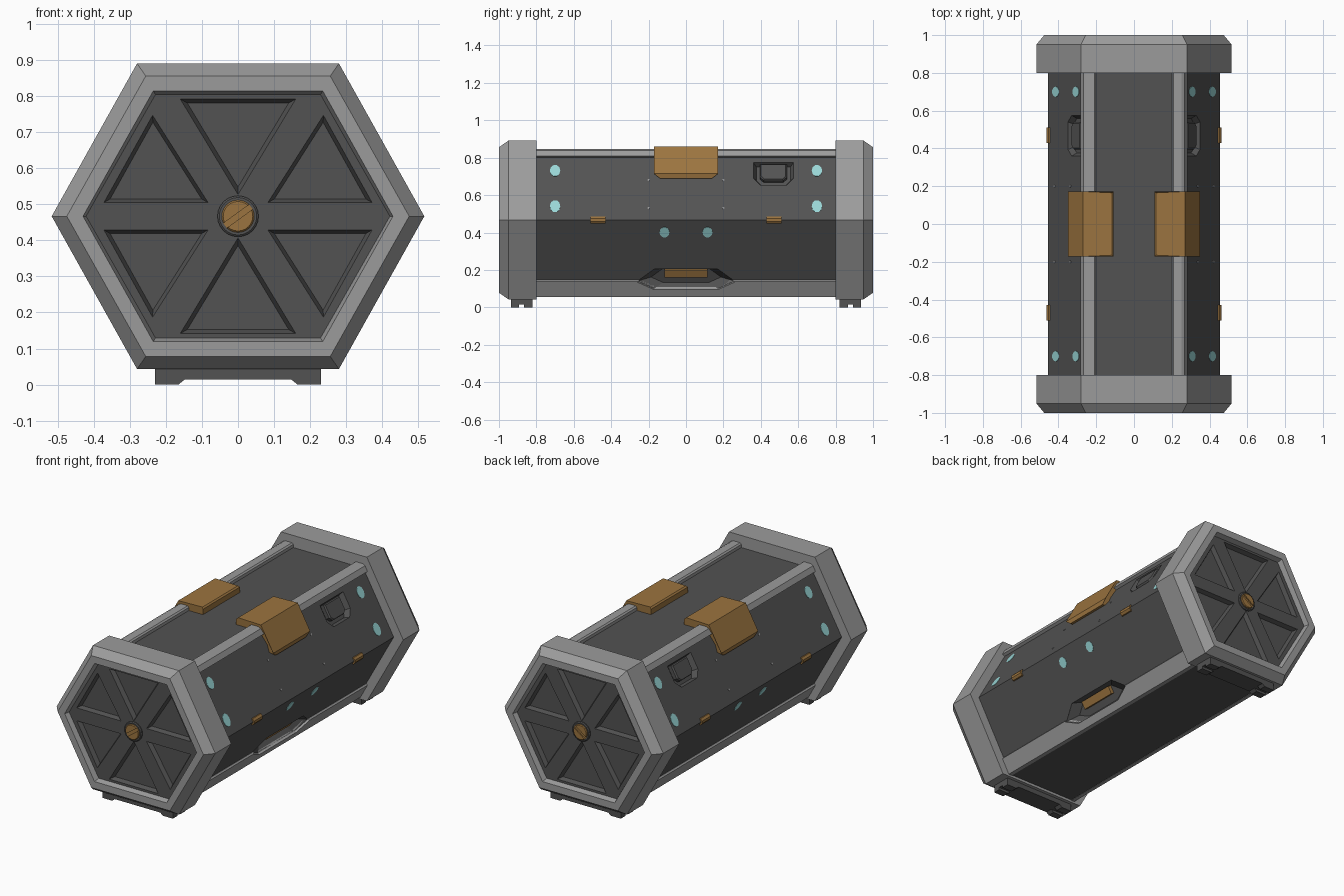
import bpy, bmesh, math
from mathutils import Vector

if "Cube" in bpy.data.objects:
    bpy.data.objects.remove(bpy.data.objects["Cube"])

CZ = 0.467            # height of the hexagon axis
K = 0.561             # x change per z change on the body sides
BX = 0.455            # body half width


def material(name, rgb):
    m = bpy.data.materials.new(name)
    m.diffuse_color = (*rgb, 1)
    m.use_nodes = True
    m.node_tree.nodes["Principled BSDF"].inputs["Base Color"].default_value = m.diffuse_color
    return m


GREY = material("light grey metal", (0.33, 0.33, 0.33))
DARK = material("dark grey metal", (0.085, 0.085, 0.085))
GOLD = material("bronze", (0.33, 0.175, 0.05))
TEAL = material("pale teal", (0.32, 0.68, 0.68))


def loft(bm, rings):
    """Skin a list of equal-length rings and close both ends."""
    vs = [[bm.verts.new(p) for p in r] for r in rings]
    n = len(vs[0])
    for a, b in zip(vs, vs[1:]):
        for i in range(n):
            bm.faces.new((a[i], a[(i + 1) % n], b[(i + 1) % n], b[i]))
    bm.faces.new(vs[0][::-1])
    bm.faces.new(vs[-1])


def finish(name, bm, mat, mirror=""):
    """Mirror the mesh over the given axes and make an object."""
    for ax in mirror:
        i = "xyz".index(ax)
        new = bmesh.ops.duplicate(bm, geom=bm.verts[:] + bm.edges[:] + bm.faces[:])["geom"]
        for v in new:
            if isinstance(v, bmesh.types.BMVert):
                v.co[i] *= -1
    bmesh.ops.recalc_face_normals(bm, faces=bm.faces[:])
    me = bpy.data.meshes.new(name)
    bm.to_mesh(me)
    bm.free()
    me.materials.append(mat)
    ob = bpy.data.objects.new(name, me)
    bpy.context.collection.objects.link(ob)
    return ob


def part(name, mat, solids, mirror=""):
    bm = bmesh.new()
    for rings in solids:
        loft(bm, rings)
    return finish(name, bm, mat, mirror)


def cut(ob, cutter):
    """Subtract the cutter, bake the result and delete the cutter."""
    mod = ob.modifiers.new("cut", 'BOOLEAN')
    mod.object, mod.operation, mod.solver = cutter, 'DIFFERENCE', 'EXACT'
    dg = bpy.context.evaluated_depsgraph_get()
    me = bpy.data.meshes.new_from_object(ob.evaluated_get(dg))
    ob.modifiers.clear()
    ob.data = me
    bpy.data.objects.remove(cutter)


def hexring(y, rx, tx, h):
    return [Vector((x, y, CZ + z)) for x, z in
            ((rx, 0), (tx, h), (-tx, h), (-rx, 0), (-tx, -h), (tx, -h))]


def section(pts, y):
    return [Vector((x, y, z)) for x, z in pts]


def side(outline, off, s=1.0):
    """Outline in (y, z) laid on the right body sides, offset outward, scaled about its centre."""
    n = len(outline)
    cy, cz = sum(p[0] for p in outline) / n, sum(p[1] for p in outline) / n
    up = 1 if cz > CZ else -1
    out = []
    for y, z in outline:
        y, z = cy + (y - cy) * s, cz + (z - cz) * s
        out.append(Vector((BX - up * (z - CZ) * K + 0.872 * off, y, z + up * 0.489 * off)))
    return out


def box(y0, y1, z0, z1):
    return [(y0, z0), (y1, z0), (y1, z1), (y0, z1)]


def oval(y, z, ry, rz, n=10):
    return [(y + ry * math.cos(a), z + rz * math.sin(a))
            for a in (2 * math.pi * i / n for i in range(n))]


# Hexagonal body with latch recesses and lower grip pockets
body_pts = [(BX, CZ), (0.257, 0.82), (-0.257, 0.82), (-BX, CZ), (-0.226, 0.058), (0.226, 0.058)]
body = part("body", DARK, [[section(body_pts, y) for y in (-0.85, 0.85)]])
latch = [(0.36, 0.775), (0.575, 0.775), (0.575, 0.69), (0.54, 0.655), (0.395, 0.655), (0.36, 0.69)]
cut(body, part("latch_cutter", DARK, [[side(latch, 0.01, 1.03), side(latch, 0, 1.0), side(latch, -0.03, 0.85)]], "xy"))
pocket = [(-0.17, 0.205), (0.17, 0.205), (0.26, 0.14), (0.17, 0.10), (-0.17, 0.10), (-0.26, 0.14)]


def pocket_cutter():
    return part("pocket_cutter", DARK, [[side(pocket, 0.03), side(pocket, 0.0), side(pocket, -0.04, 0.72)]], "x")


cut(body, pocket_cutter())
inner = [(0.395, 0.768), (0.54, 0.768), (0.54, 0.70), (0.52, 0.682), (0.415, 0.682), (0.395, 0.70)]
part("latch_handles", DARK, [[side(inner, -0.032), side(inner, -0.008), side(inner, -0.001, 0.9)]], "xy")

# Rails along the upper and lower body edges
top_rail = [(0.20, 0.80), (0.20, 0.838), (0.208, 0.846), (0.252, 0.846), (0.268, 0.838), (0.284, 0.808), (0.25, 0.79)]
part("upper_rails", GREY, [[section(top_rail, y) for y in (-0.82, 0.82)]], "x")
low_rail = [(0.262, 0.146), (0.277, 0.146), (0.284, 0.138), (0.238, 0.055), (0.215, 0.055)]
rail = part("lower_rails", GREY, [[section(low_rail, y) for y in (-0.82, 0.82)]], "x")
cut(rail, pocket_cutter())
part("grip_plates", GOLD, [[side(box(-0.115, 0.115, 0.15, 0.19), -0.045), side(box(-0.115, 0.115, 0.15, 0.19), -0.018)]], "x")

# End caps: bevelled hexagonal frames
part("end_caps", GREY, [[hexring(-0.80, 0.517, 0.28, 0.424), hexring(-0.95, 0.517, 0.28, 0.424),
                         hexring(-1.0, 0.475, 0.256, 0.389), hexring(-1.0, 0.43, 0.235, 0.348),
                         hexring(-0.965, 0.42, 0.228, 0.336), hexring(-0.92, 0.42, 0.228, 0.336)]], "y")

# Inset end panels with six sunken triangles
panel = part("end_panels", DARK, [[hexring(-0.91, 0.424, 0.23, 0.34), hexring(-0.97, 0.424, 0.23, 0.34)]], "y")
tri_top = [(-0.16, 0.325), (0.16, 0.325), (0, 0.06)]
tri_side = [(0.237, 0.28), (0.372, 0.038), (0.083, 0.038)]
tris = []
for t, sx, sz in [(tri_top, 1, 1), (tri_top, 1, -1)] + [(tri_side, a, b) for a in (1, -1) for b in (1, -1)]:
    cx, cz = sum(p[0] for p in t) / 3, sum(p[1] for p in t) / 3
    tris.append([[Vector((sx * (cx + (x - cx) * s), y, CZ + sz * (cz + (z - cz) * s))) for x, z in t]
                 for y, s in ((-0.98, 1.04), (-0.97, 1.0), (-0.945, 0.88))])
cut(panel, part("triangle_cutter", DARK, tris, "y"))

# Centre screws with a dark collar and a diagonal slot
def disc(r, y):
    return section(oval(0, CZ, r, r, 24), y)


part("screw_collars", DARK, [[disc(0.057, -0.95), disc(0.057, -0.976), disc(0.052, -0.98)]], "y")
screw = part("screws", GOLD, [[disc(0.045, -0.96), disc(0.045, -0.984), disc(0.041, -0.988)]], "y")
c, s = math.cos(math.radians(36)), math.sin(math.radians(36))
slot = [(c * u - s * v, CZ + s * u + c * v) for u, v in box(-0.06, 0.06, -0.008, 0.008)]
cut(screw, part("slot_cutter", GOLD, [[section(slot, -1.0), section(slot, -0.981)]], "y"))

# Bent corner clips on the upper edges (x, z, half length)
clip = [(0.108, 0.815, 0.172), (0.108, 0.852, 0.172), (0.116, 0.86, 0.165), (0.269, 0.86, 0.172),
        (0.35, 0.715, 0.172), (0.345, 0.69, 0.14), (0.326, 0.69, 0.14), (0.312, 0.715, 0.172), (0.24, 0.815, 0.172)]
part("corner_clips", GOLD, [[[Vector((x, sg * h, z)) for x, z, h in clip] for sg in (-1, 1)]], "x")

# Small hinges on the side ridge
hinge = [(0.44, 0.447), (0.452, 0.447), (0.462, 0.46), (0.462, 0.474), (0.452, 0.485), (0.44, 0.485)]
part("hinges", GOLD, [[section(hinge, 0.43), section(hinge, 0.51)]], "xy")

# Teal markings and small rivets on the sides
marks = [oval(0.70, 0.73, 0.028, 0.031), oval(0.70, 0.54, 0.028, 0.033), oval(0.115, 0.402, 0.027, 0.028)]
part("side_markings", TEAL, [[side(m, -0.002), side(m, 0.002)] for m in marks], "xy")
rivets = [oval(0.2, z, 0.006, 0.006, 6) for z in (0.53, 0.68)]
part("rivets", GREY, [[side(m, -0.002), side(m, 0.003)] for m in rivets], "xy")

# Feet: notched bars under each end cap
foot = [(-0.23, 0), (-0.165, 0), (-0.148, 0.014), (0.148, 0.014), (0.165, 0), (0.23, 0), (0.23, 0.05), (-0.23, 0.05)]
web = [(-0.23, 0.014), (0.23, 0.014), (0.23, 0.05), (-0.23, 0.05)]
part("feet", DARK, [[section(foot, -0.935), section(foot, -0.893)],
                    [section(web, -0.893), section(web, -0.865)],
                    [section(foot, -0.865), section(foot, -0.82)]], "y")
